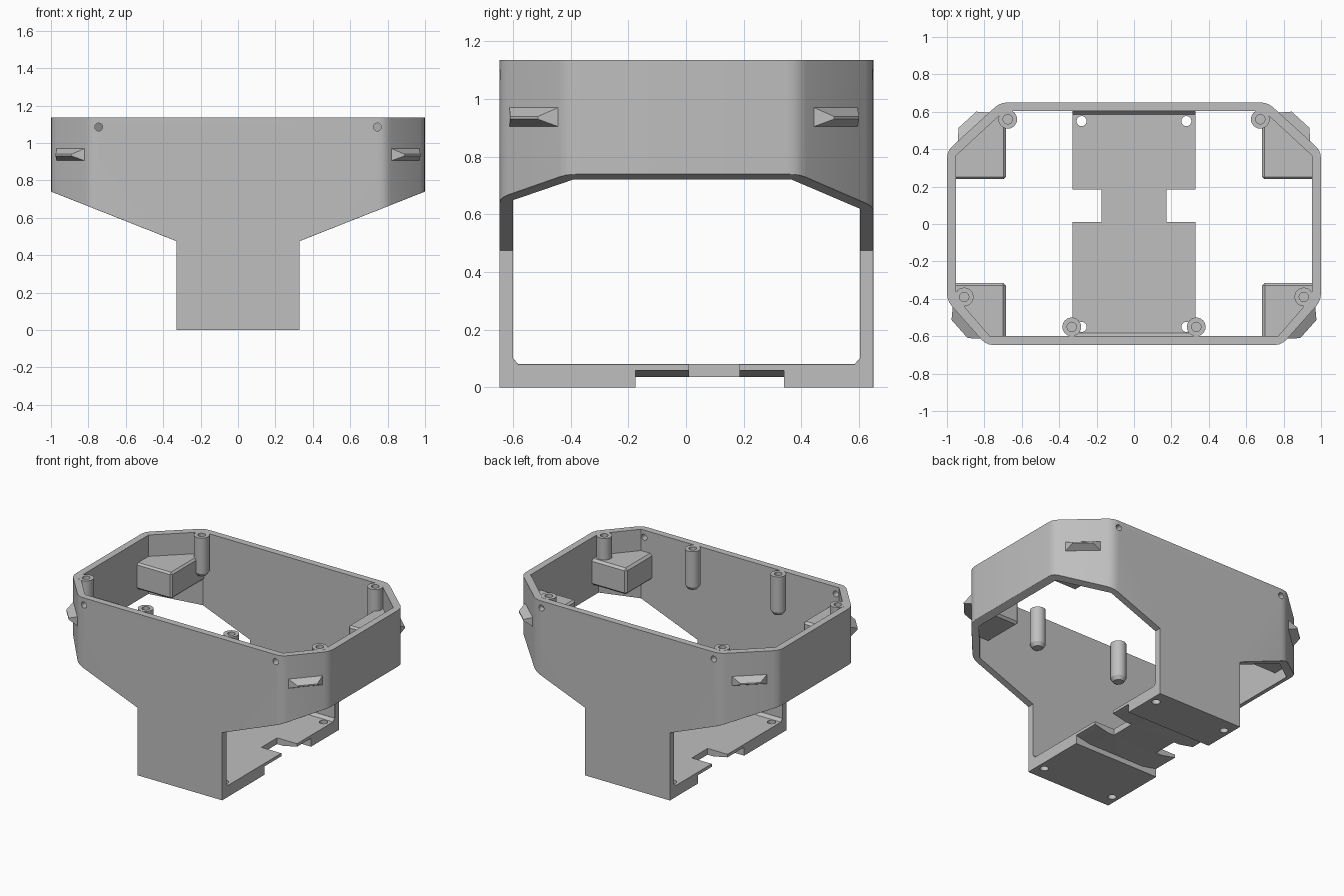
import bpy, bmesh, math
from mathutils import Vector

cube = bpy.data.objects.get("Cube")
if cube:
    bpy.data.objects.remove(cube, do_unlink=True)

grey = bpy.data.materials.new("light grey plastic")
grey.use_nodes = True
grey.diffuse_color = (0.52, 0.52, 0.52, 1)
grey.node_tree.nodes["Principled BSDF"].inputs["Base Color"].default_value = (0.52, 0.52, 0.52, 1)

TOP = 1.135


def make(name, bm, helper=False):
    bmesh.ops.recalc_face_normals(bm, faces=bm.faces)
    mesh = bpy.data.meshes.new(name)
    bm.to_mesh(mesh)
    bm.free()
    mesh.materials.append(grey)
    ob = bpy.data.objects.new(name, mesh)
    bpy.context.collection.objects.link(ob)
    ob.hide_render = helper
    return ob


def loft(name, bottom, top, helper=False):
    """Closed solid between two matching rings of points."""
    bm = bmesh.new()
    a = [bm.verts.new(p) for p in bottom]
    b = [bm.verts.new(p) for p in top]
    bm.faces.new(a)
    bm.faces.new(b)
    for i in range(len(a)):
        j = (i + 1) % len(a)
        bm.faces.new((a[i], a[j], b[j], b[i]))
    return make(name, bm, helper)


def prism(name, pts, z0, z1, helper=False):
    return loft(name, [(x, y, z0) for x, y in pts], [(x, y, z1) for x, y in pts], helper)


def box(name, x0, x1, y0, y1, z0, z1):
    return prism(name, [(x0, y0), (x1, y0), (x1, y1), (x0, y1)], z0, z1, True)


def rod(name, x, y, z, r, depth, axis):
    """Round cutter along y or z."""
    ring = [(r * math.cos(t * math.tau / 24), r * math.sin(t * math.tau / 24)) for t in range(24)]
    ends = [[(x + u, y + v, z + s) if axis == "z" else (x + u, y + s, z + v) for u, v in ring]
            for s in (-depth, depth)]
    return loft(name, ends[0], ends[1], True)


def mirrored(half):
    return half + [(-x, y) for x, y in reversed(half)]


def rounded(pts, r, seg=3):
    """Round each corner of a plan outline with a quadratic arc."""
    out = []
    for i, p in enumerate(pts):
        p, q, s = Vector(p), Vector(pts[i - 1]), Vector(pts[(i + 1) % len(pts)])
        a, b = p + (q - p).normalized() * r, p + (s - p).normalized() * r
        for k in range(seg + 1):
            t = k / seg
            out.append(tuple(a * (1 - t) ** 2 + p * 2 * t * (1 - t) + b * t * t))
    return out


# Shell: rounded octagon, hollowed, with funnel-shaped cutaways on both sides
outer = rounded(mirrored([(0.79, -0.647), (1, -0.41), (1, 0.39), (0.715, 0.65)]), 0.04)
inner = mirrored([(0.77, -0.6), (0.952, -0.39), (0.952, 0.365), (0.695, 0.603)])
shell = prism("shell", outer, 0, TOP)
cutters = [prism("cavity_cutter", inner, 0.1, 1.4, True),
           loft("cavity_floor_cutter", [(x, y * 0.97, 0.08) for x, y in inner],
                [(x, y, 0.101) for x, y in inner], True)]
funnel = [(0.33, -0.2), (0.33, 0.475), (1.2, 0.819), (1.2, -0.2)]
for s in (-1, 1):
    cutters.append(loft("side_cutter", [(s * x, -1, z) for x, z in funnel],
                        [(s * x, 1, z) for x, z in funnel], True))


def cut(target, tools):
    for c in tools:
        m = target.modifiers.new("cut", "BOOLEAN")
        m.operation, m.solver, m.object = "DIFFERENCE", "EXACT", c
        dg = bpy.context.evaluated_depsgraph_get()
        mesh = bpy.data.meshes.new_from_object(target.evaluated_get(dg))
        target.modifiers.clear()
        target.data = mesh
        bpy.data.objects.remove(c, do_unlink=True)


cut(shell, cutters)

# Small chamfer along the edges of the side openings
bm = bmesh.new()
bm.from_mesh(shell.data)
bmesh.ops.remove_doubles(bm, verts=bm.verts, dist=0.0005)
bm.normal_update()


def on_cutaway(f):
    c = f.calc_center_median()
    straight = abs(f.normal.x) > 0.99 and abs(abs(c.x) - 0.33) < 0.002
    return straight or (f.normal.z < -0.8 and c.z > 0.4)


rim = [e for e in bm.edges if len(e.link_faces) == 2
       and on_cutaway(e.link_faces[0]) != on_cutaway(e.link_faces[1])
       and max(v.co.z for v in e.verts) > 0.01]
bmesh.ops.bevel(bm, geom=rim, offset=0.011, segments=1, affect="EDGES", clamp_overlap=True)
bm.to_mesh(shell.data)
bm.free()

# Floor notches, underside channel with raised ends, screw holes
tools = [box("channel_cutter", -0.5, 0.5, -0.175, 0.34, -0.1, 0.036)]
slope = [(0.22, 0.02), (0.22, 0.036), (0.335, 0.06), (0.335, 0.02)]
for s in (-1, 1):
    tools.append(box("notch_cutter", s * 0.175, s * 0.5, 0.01, 0.185, -0.1, 0.2))
    tools.append(loft("channel_end_cutter", [(s * x, -0.175, z) for x, z in slope],
                      [(s * x, 0.34, z) for x, z in slope], True))
    for y in (-0.55, 0.55):
        tools.append(rod("floor_hole_cutter", s * 0.28, y, 0, 0.027, 0.2, "z"))
    tools.append(rod("front_hole_cutter", s * 0.745, -0.63, 1.085, 0.021, 0.08, "y"))
    tools.append(rod("back_hole_cutter", s * 0.67, 0.63, 1.085, 0.021, 0.08, "y"))
cut(shell, tools)

# Screw posts with pilot holes and tapered feet
post_profile = [(0, 0.86), (0.033, 0.86), (0.05, 0.885), (0.05, TOP + 0.001),
                (0.025, TOP + 0.001), (0.025, 1.0), (0, 1.0)]


def post(name, x, y):
    bm = bmesh.new()
    vs = [bm.verts.new((r, 0, z)) for r, z in post_profile]
    es = [bm.edges.new(p) for p in zip(vs, vs[1:])]
    bmesh.ops.spin(bm, geom=vs + es, cent=(0, 0, 0), axis=(0, 0, 1), angle=math.tau, steps=24)
    bmesh.ops.remove_doubles(bm, verts=bm.verts, dist=0.0005)
    bmesh.ops.translate(bm, verts=bm.verts, vec=(x, y, 0))
    return make(name, bm)


# Clip tab: ridge with sloped top, underside and ends, set on a chamfered corner
def tab(name, a, b):
    a, b = Vector(a), Vector(b)
    mid, along = (a + b) / 2, (b - a).normalized()
    out = Vector((along.y, -along.x))
    if out.dot(mid) < 0:
        out = -out
    bm = bmesh.new()

    def v(u, d, z):
        p = mid + along * u + out * d
        return bm.verts.new((p.x, p.y, z))
    for z0, z1, d in ((0.905, 0.97, -0.02), (0.905, 0.97, 0), (0.93, 0.94, 0.05)):
        h = 0.065 if d > 0 else 0.112
        for u, z in ((-h, z0), (h, z0), (h, z1), (-h, z1)):
            v(u, d, z)
    bmesh.ops.convex_hull(bm, input=bm.verts)
    bmesh.ops.dissolve_limit(bm, angle_limit=0.01, verts=bm.verts, edges=bm.edges)
    return make(name, bm)


back_block = [(0.685, 0.24), (0.975, 0.24), (0.975, 0.38), (0.71, 0.625), (0.685, 0.625)]
front_block = [(0.685, -0.315), (0.685, -0.62), (0.785, -0.62), (0.975, -0.4), (0.975, -0.315)]
smooth = [shell]
for s, side in ((1, "left"), (-1, "right")):
    for where, x, y in (("back", 0.675, 0.56), ("corner", 0.908, -0.39), ("front", 0.333, -0.55)):
        smooth.append(post(f"{where}_post_{side}", s * x, y))
    for where, pts in (("back", back_block), ("front", front_block)):
        block = prism(f"{where}_corner_block_{side}", [(s * x, y) for x, y in pts], 0.8, 0.985)
        bev = block.modifiers.new("edge", "BEVEL")
        bev.width, bev.segments = 0.015, 1
    tab(f"front_tab_{side}", (s * 0.79, -0.647), (s, -0.41))
    tab(f"back_tab_{side}", (s * 0.715, 0.65), (s, 0.39))

for ob in smooth:
    bpy.ops.object.select_all(action="DESELECT")
    ob.select_set(True)
    bpy.context.view_layer.objects.active = ob
    bpy.ops.object.shade_smooth_by_angle(angle=math.radians(25))
